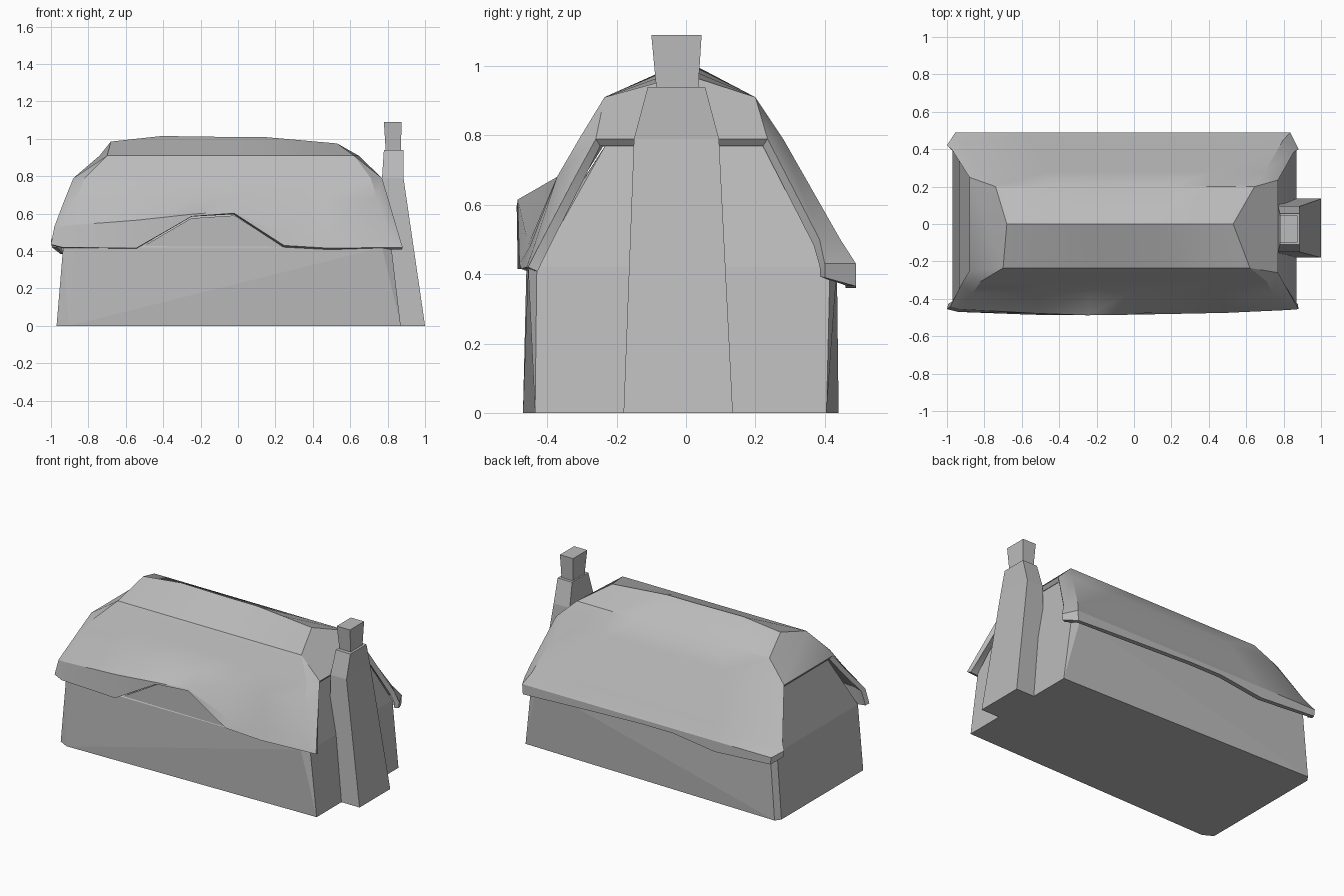
import bpy, bmesh

cube = bpy.data.objects.get("Cube")
if cube:
    bpy.data.objects.remove(cube, do_unlink=True)

# Single plain clay colour
clay = bpy.data.materials.new("light_grey")
clay.use_nodes = True
clay.diffuse_color = (0.5, 0.5, 0.5, 1)
clay.node_tree.nodes["Principled BSDF"].inputs["Base Color"].default_value = clay.diffuse_color


def finish(name, bm):
    mesh = bpy.data.meshes.new(name)
    bm.to_mesh(mesh)
    bm.free()
    mesh.materials.append(clay)
    obj = bpy.data.objects.new(name, mesh)
    bpy.context.scene.collection.objects.link(obj)
    return obj


def hull(name, points):
    """Solid wrapped around a handful of corner points."""
    bm = bmesh.new()
    for p in points:
        bm.verts.new(p)
    result = bmesh.ops.convex_hull(bm, input=bm.verts[:])
    loose = {v for v in result["geom_interior"] if isinstance(v, bmesh.types.BMVert)}
    bmesh.ops.delete(bm, geom=list(loose), context="VERTS")
    bmesh.ops.dissolve_limit(bm, angle_limit=0.02, verts=bm.verts[:], edges=bm.edges[:])
    bmesh.ops.recalc_face_normals(bm, faces=bm.faces[:])
    return finish(name, bm)


def tower(name, levels):
    """Stack of rectangles: (x low, x high, y low, y high, z)."""
    bm = bmesh.new()
    rings = [[bm.verts.new(p) for p in ((a, c, z), (b, c, z), (b, d, z), (a, d, z))]
             for a, b, c, d, z in levels]
    for low, high in zip(rings, rings[1:]):
        for i in range(4):
            j = (i + 1) % 4
            bm.faces.new((low[i], low[j], high[j], high[i]))
    bm.faces.new(rings[0][::-1])
    bm.faces.new(rings[-1])
    return finish(name, bm)


# Walls with leaning gable ends and clipped corners
ground = [(-.905, -.47), (.87, -.435), (.87, .405), (-.945, .44), (-.97, .405), (-.97, -.435)]
eave = [(-.87, -.46), (.77, -.455), (.82, -.43), (.82, .415),
        (.77, .435), (-.91, .435), (-.935, .4), (-.935, -.43)]
gable_top = [(x, y) for x in (-.85, .745) for y in (-.23, .22)]
hull("walls", [(x, y, z) for ring, z in ((ground, 0), (eave, .42), (gable_top, .775))
               for x, y in ring])

# Raised wall under the lifted eave
lifted = [(-.55, .4), (-.25, .575), (-.02, .59), (.25, .42)]
hull("raised_wall", [(x, y, z) for x, z in lifted for y in (-.455, -.2)])

# Chimney stack and flared pot
tower("chimney_stack", [(.78, 1, -.18, .135, 0), (.77, .885, -.15, .095, .79),
                        (.78, .885, -.11, .055, .94)])
tower("chimney_pot", [(.79, .87, -.085, .035, .93), (.78, .875, -.1, .045, 1.09)])

# Thatched roof: rows run from the front eave over the ridge to the back eave
STATIONS = (-.95, -.55, -.25, -.02, .25, .5, .83)


def spread(value):
    return value if isinstance(value, tuple) else (value,) * len(STATIONS)


def row(left, right, y, z, inset=0.0):
    """Row of points between two gable-edge points."""
    x0, x1 = left[0] + inset, right[0] - inset
    span = STATIONS[-1] - STATIONS[0]
    middle = [(x0 + (x1 - x0) * (s - STATIONS[0]) / span, b, c)
              for s, b, c in zip(STATIONS, spread(y), spread(z))]
    return [left, *middle, right]


rows = [
    # front eave and its shoulder crease
    row((-1, -.455, .435), (.88, -.455, .42),
        (-.47, -.485, -.488, -.485, -.48, -.475, -.46),
        (.42, .415, .585, .602, .43, .415, .42), .06),
    row((-.982, -.44, .53), (.865, -.43, .47),
        (-.455, -.477, -.488, -.485, -.455, -.45, -.44),
        (.535, .565, .597, .615, .485, .48, .475), .05),
    # front slope
    row((-.925, -.325, .68), (.803, -.32, .68), -.372, .68, .06),
    row((-.88, -.25, .79), (.77, -.26, .79), -.308, .79, .06),
    row((-.7, -.225, .91), (.62, -.23, .91), -.235, .91),
    # ridge
    row((-.68, 0, .985), (.53, 0, .975), 0, (.985, 1.015, 1.012, 1.01, 1.01, .995, .975)),
    # back slope
    row((-.74, .2, .91), (.645, .2, .91), .2, .91),
    row((-.88, .25, .79), (.77, .235, .79), .28, .79, .07),
    row((-.975, .4, .5), (.855, .385, .5), .445, .5, .06),
    # back eave and lip
    row((-1, .42, .46), (.88, .4, .43), .49, .43, .045),
    row((-.995, .42, .42), (.875, .4, .39), .49,
        (.385, .36, .4, .4, .39, .38, .365), .045),
]
bm = bmesh.new()
grid = [[bm.verts.new(p) for p in line] for line in rows]
for near, far in zip(grid, grid[1:]):
    for i in range(len(near) - 1):
        bm.faces.new((near[i], near[i + 1], far[i + 1], far[i]))
# half hips closing the top of each end
hip = grid[3:8]
bm.faces.new([line[0] for line in hip])
bm.faces.new([line[-1] for line in reversed(hip)])
bmesh.ops.remove_doubles(bm, verts=bm.verts[:], dist=0.012)
roof = finish("thatched_roof", bm)
thatch = roof.modifiers.new("thickness", "SOLIDIFY")
thatch.thickness = 0.03
thatch.offset = -1

# Soft slopes with crisp edges on the roof
bpy.ops.object.select_all(action="DESELECT")
roof.select_set(True)
bpy.context.view_layer.objects.active = roof
bpy.ops.object.modifier_apply(modifier=thatch.name)
bpy.ops.object.shade_smooth_by_angle(angle=0.55)
